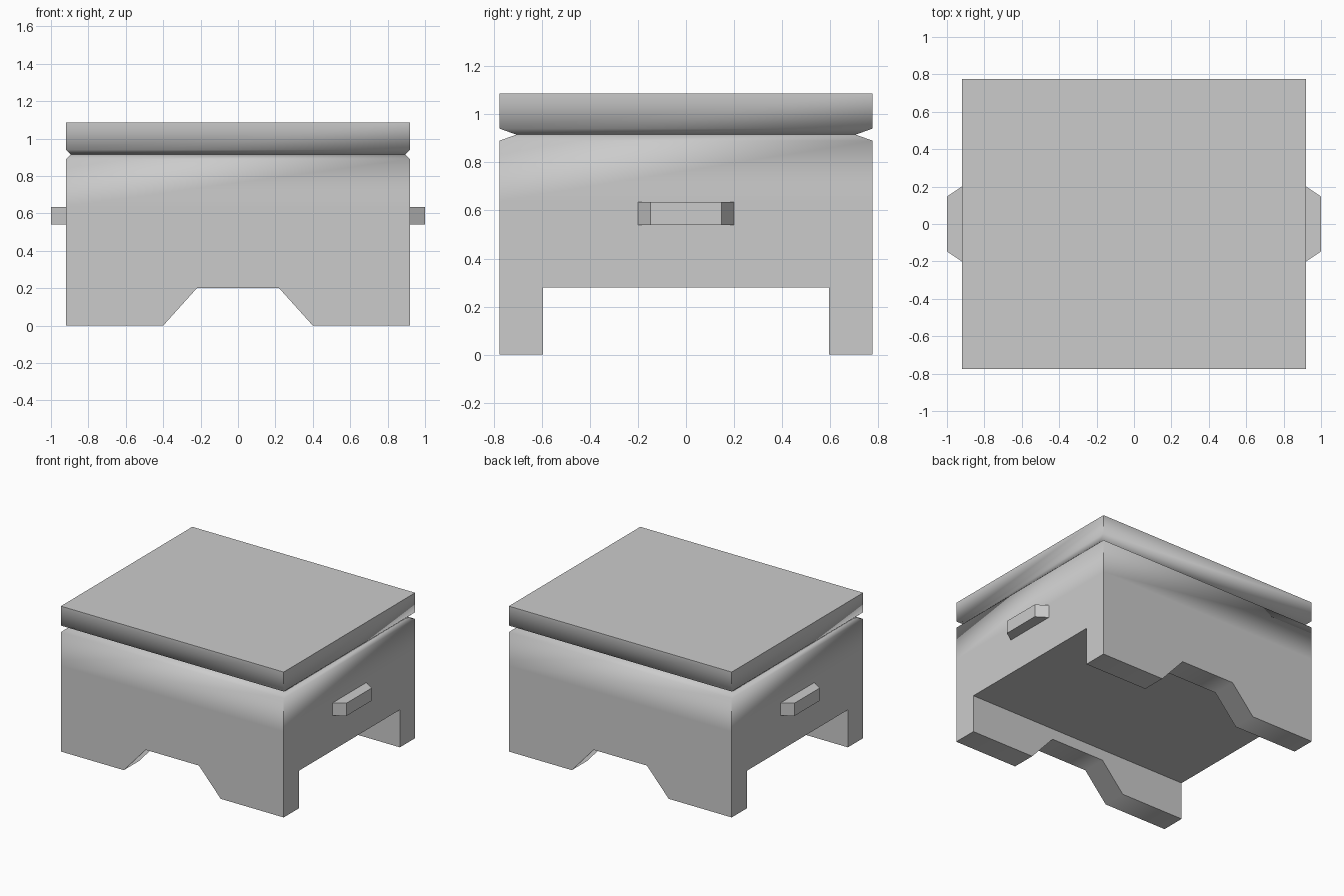
import bpy, bmesh, math

if "Cube" in bpy.data.objects:
    bpy.data.objects.remove(bpy.data.objects["Cube"])


def make_object(name, build):
    bm = bmesh.new()
    build(bm)
    bmesh.ops.recalc_face_normals(bm, faces=bm.faces)
    mesh = bpy.data.meshes.new(name)
    bm.to_mesh(mesh)
    bm.free()
    obj = bpy.data.objects.new(name, mesh)
    bpy.context.collection.objects.link(obj)
    return obj


def loft(rings):
    """Stack rectangles (half x, half y, z) into a closed solid."""
    def build(bm):
        loops = [[bm.verts.new((sx * hx, sy * hy, z))
                  for sx, sy in ((-1, -1), (1, -1), (1, 1), (-1, 1))]
                 for hx, hy, z in rings]
        for a, b in zip(loops, loops[1:]):
            for i in range(4):
                j = (i + 1) % 4
                bm.faces.new((a[i], a[j], b[j], b[i]))
        bm.faces.new(loops[0][::-1])
        bm.faces.new(loops[-1])
    return build


def prism(points, start, vector):
    """Extrude a polygon; start maps 2D points into space."""
    def build(bm):
        face = bm.faces.new([bm.verts.new(start(p, q)) for p, q in points])
        ext = bmesh.ops.extrude_face_region(bm, geom=[face], use_keep_orig=True)
        moved = [v for v in ext["geom"] if isinstance(v, bmesh.types.BMVert)]
        bmesh.ops.translate(bm, verts=moved, vec=vector)
    return build


# Box body with a V-shaped groove separating the lid
W, D = 0.92, 0.775
body = make_object("box_body", loft([
    (W, D, 0), (W, D, 0.64), (W, D, 0.89),
    (0.893, 0.705, 0.915),
    (W, D, 0.94), (W, D, 1.085)]))

# Cutters: wide channel between the side feet, trapezoid under front and back
channel = make_object("channel_cutter", loft([(1.2, 0.595, -0.2), (1.2, 0.595, 0.28)]))
arch = make_object("arch_cutter", prism(
    [(-0.6, -0.2), (0.6, -0.2), (0.4, 0), (0.22, 0.2), (-0.22, 0.2), (-0.4, 0)],
    lambda x, z: (x, -1, z), (0, 2, 0)))

bpy.context.view_layer.objects.active = body
body.select_set(True)
for cutter in (channel, arch):
    mod = body.modifiers.new(cutter.name, 'BOOLEAN')
    mod.operation = 'DIFFERENCE'
    mod.solver = 'EXACT'
    mod.object = cutter
    bpy.ops.object.modifier_apply(modifier=mod.name)
    bpy.data.objects.remove(cutter)
bpy.ops.object.shade_smooth_by_angle(angle=math.radians(75))

# Tapered side handles
for side, name in ((-1, "left_handle"), (1, "right_handle")):
    make_object(name, prism(
        [(W, -0.2), (1.0, -0.147), (1.0, 0.147), (W, 0.2)],
        lambda x, y: (side * x, y, 0.54), (0, 0, 0.095)))
